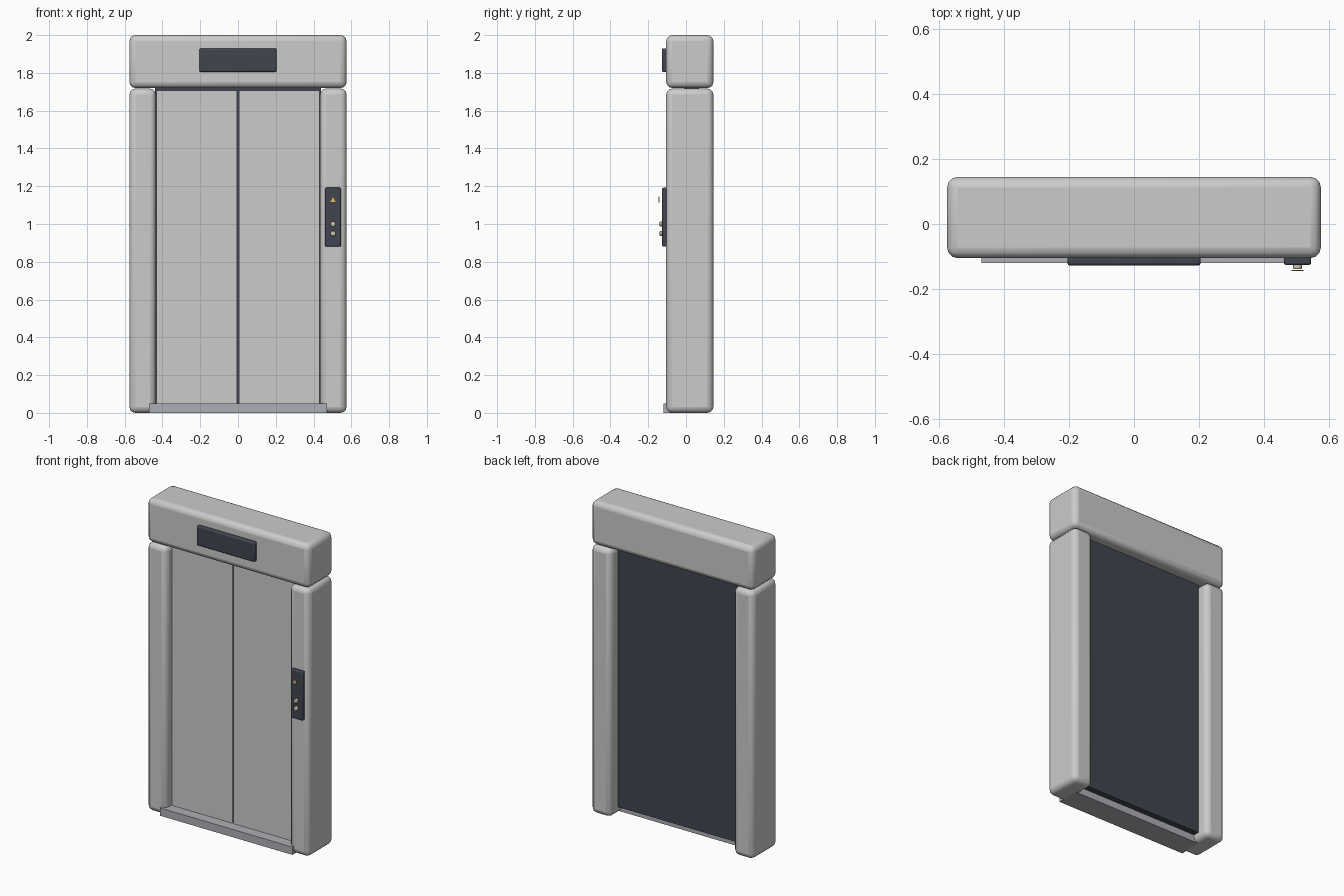
import bpy
from math import pi

if "Cube" in bpy.data.objects:
    bpy.data.objects.remove(bpy.data.objects["Cube"])


def material(name, rgb):
    m = bpy.data.materials.new(name)
    m.diffuse_color = (*rgb, 1)
    m.use_nodes = True
    m.node_tree.nodes["Principled BSDF"].inputs["Base Color"].default_value = m.diffuse_color
    return m


DARK = material("dark_slate", (0.055, 0.06, 0.08))
STEEL = material("sill_steel", (0.42, 0.43, 0.46))
GOLD = material("gold", (0.75, 0.55, 0.15))
BEIGE = material("beige", (0.6, 0.55, 0.42))


def finish(ob, name, mat=None, bevel=0, segments=3):
    ob.name = name
    bpy.ops.object.transform_apply(location=False, rotation=True, scale=True)
    if mat:
        ob.data.materials.append(mat)
    if bevel:
        b = ob.modifiers.new("round", "BEVEL")
        b.width, b.segments = bevel, segments
    bpy.ops.object.shade_smooth_by_angle()
    return ob


def box(name, x, y, z, mat=None, bevel=0, segments=3):
    """Box given by its (min, max) range on each axis."""
    bpy.ops.mesh.primitive_cube_add(size=1, location=[sum(r) / 2 for r in (x, y, z)])
    ob = bpy.context.object
    ob.scale = [r[1] - r[0] for r in (x, y, z)]
    return finish(ob, name, mat, bevel, segments)


def disc(name, sides, radius, depth, loc, mat, bevel=0):
    """Prism or round button facing the front."""
    bpy.ops.mesh.primitive_cylinder_add(vertices=sides, radius=radius, depth=depth,
                                        location=loc, rotation=(pi / 2, 0, 0))
    return finish(bpy.context.object, name, mat, bevel)


# Frame: header and the two jambs
box("header", (-0.575, 0.575), (-0.105, 0.145), (1.72, 2.0), bevel=0.032)
for side, s in (("left", -1), ("right", 1)):
    box(side + "_jamb", sorted((s * 0.435, s * 0.575)), (-0.105, 0.145),
        (0, 1.717), bevel=0.032)
    # Sliding door leaves with a narrow centre gap
    box(side + "_door", sorted((s * 0.004, s * 0.432)), (-0.052, -0.01), (0.05, 1.708))

# Dark panel behind the doors
box("back_panel", (-0.44, 0.44), (-0.01, 0.068), (0.045, 1.725), DARK)

# Threshold
box("sill", (-0.47, 0.47), (-0.12, 0.03), (0, 0.05), STEEL)

# Floor display and call panel
box("display", (-0.205, 0.205), (-0.128, -0.095), (1.805, 1.93), DARK, 0.008, 2)
box("call_panel", (0.461, 0.545), (-0.126, -0.095), (0.88, 1.192), DARK, 0.006, 2)

# Call buttons and up arrow
for name, z in (("upper_button", 1.0), ("lower_button", 0.95)):
    disc(name, 24, 0.014, 0.018, (0.503, -0.13, z), BEIGE, 0.004)
disc("up_arrow", 3, 0.021, 0.004, (0.503, -0.143, 1.125), GOLD)
